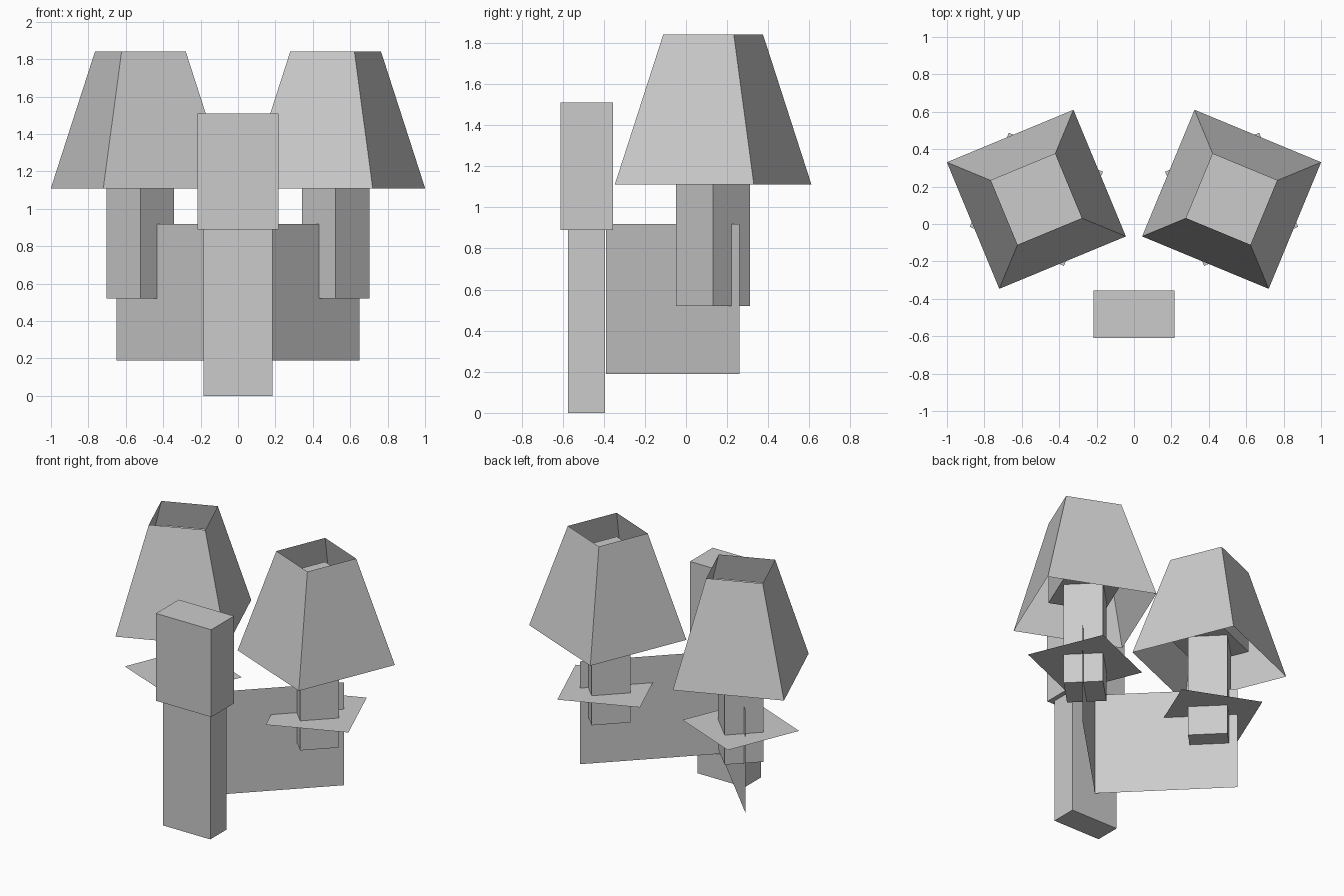
import bpy, math
from math import radians, sin, cos

if "Cube" in bpy.data.objects:
    bpy.data.objects.remove(bpy.data.objects["Cube"], do_unlink=True)

# One plain grey for the whole fixture
grey = bpy.data.materials.new("plain_grey")
grey.use_nodes = True
COLOUR = (0.6, 0.6, 0.6, 1)
grey.diffuse_color = COLOUR
grey.node_tree.nodes["Principled BSDF"].inputs["Base Color"].default_value = COLOUR


def add_object(name, verts, faces):
    mesh = bpy.data.meshes.new(name)
    mesh.from_pydata(verts, [], faces)
    mesh.materials.append(grey)
    obj = bpy.data.objects.new(name, mesh)
    bpy.context.collection.objects.link(obj)
    return obj


def square(centre, radius, turn, z):
    """Corners of a level square, the first one pointing along the turn angle."""
    return [(centre[0] + radius * cos(radians(turn + 90 * i)),
             centre[1] + radius * sin(radians(turn + 90 * i)), z) for i in range(4)]


SIDES = [(i, (i + 1) % 4, (i + 1) % 4 + 4, i + 4) for i in range(4)]
CAPS = [(3, 2, 1, 0), (4, 5, 6, 7)]


def square_prism(name, centre, turn, r0, r1, z0, z1, capped=True):
    verts = square(centre, r0, turn, z0) + square(centre, r1, turn, z1)
    return add_object(name, verts, SIDES + (CAPS if capped else []))


def block(name, half_x, y0, y1, z0, z1):
    verts = [(x, y, z) for z in (z0, z1)
             for x, y in ((-half_x, y0), (half_x, y0), (half_x, y1), (-half_x, y1))]
    return add_object(name, verts, SIDES + CAPS)


# Central post and its wider head
block("post", 0.185, -0.575, -0.395, 0, 0.89)
block("post_head", 0.217, -0.61, -0.355, 0.89, 1.51)

# Two mirrored lamps
for side, s in (("left", 1), ("right", -1)):
    c = (0.522 * s, 0.132)
    tilt = 22.5 * s
    # Thin diagonal arm
    add_object(side + "_arm",
               [(0, -0.39, 0.19), (0.65 * s, 0.26, 0.19),
                (0.65 * s, 0.26, 0.92), (0, -0.39, 0.92)], [(0, 1, 2, 3)])
    # Candle holder, drip plate, bulb and open shade
    square_prism(side + "_candle", c, 0, 0.18, 0.18, 0.52, 1.25)
    add_object(side + "_drip_plate", square(c, 0.385, tilt + 45, 0.73), [(0, 1, 2, 3)])
    square_prism(side + "_bulb", c, tilt, 0.265, 0.265, 1.25, 1.67)
    square_prism(side + "_shade", c, tilt, 0.518, 0.263, 1.11, 1.84, capped=False)
